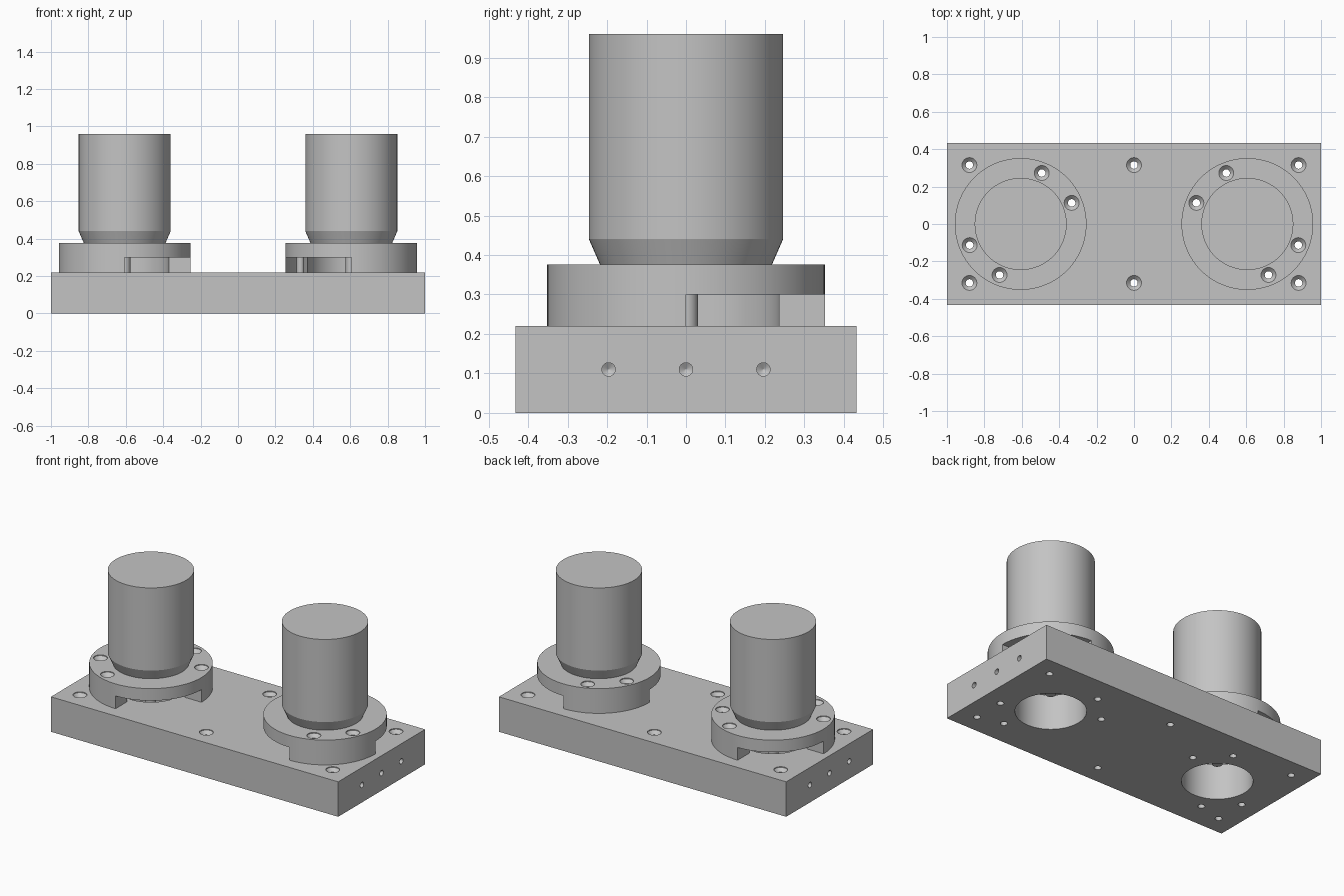
import bpy
import bmesh
from math import cos, sin, pi, radians
from mathutils import Matrix, Vector

cube = bpy.data.objects.get("Cube")
if cube:
    bpy.data.objects.remove(cube, do_unlink=True)

# One plain metal colour
metal = bpy.data.materials.new("grey_metal")
metal.use_nodes = True
COLOUR = (0.55, 0.55, 0.55, 1)
metal.diffuse_color = COLOUR
metal.node_tree.nodes["Principled BSDF"].inputs["Base Color"].default_value = COLOUR

PLATE_TOP, FLANGE_TOP, TAB_TOP = 0.22, 0.376, 0.30
MOTOR_X = 0.606


def make(name, bm):
    bmesh.ops.recalc_face_normals(bm, faces=bm.faces)
    mesh = bpy.data.meshes.new(name)
    bm.to_mesh(mesh)
    bm.free()
    mesh.materials.append(metal)
    obj = bpy.data.objects.new(name, mesh)
    bpy.context.collection.objects.link(obj)
    return obj


def box(name, low, high):
    low, high = Vector(low), Vector(high)
    bm = bmesh.new()
    bmesh.ops.create_cube(bm, size=1)
    for v in bm.verts:
        v.co = (low + high) / 2 + v.co * (high - low)
    return make(name, bm)


def lathe(name, profile, at=(0, 0, 0), turn=None, steps=64):
    """Closed solid of revolution from (radius, height) pairs."""
    bm = bmesh.new()
    rings = [[bm.verts.new((r * cos(2 * pi * i / steps), r * sin(2 * pi * i / steps), z))
              for i in range(steps)] for r, z in profile]
    for a, b in zip(rings, rings[1:]):
        for i in range(steps):
            j = (i + 1) % steps
            bm.faces.new((a[i], a[j], b[j], b[i]))
    bm.faces.new(rings[0][::-1])
    bm.faces.new(rings[-1])
    matrix = Matrix.Translation(at) @ (turn or Matrix.Identity(4))
    bmesh.ops.transform(bm, matrix=matrix, verts=bm.verts)
    return make(name, bm)


def cut(target, cutter):
    cutter.hide_render = True
    mod = target.modifiers.new("cut", 'BOOLEAN')
    mod.operation = 'DIFFERENCE'
    mod.solver = 'EXACT'
    mod.object = cutter
    bpy.context.view_layer.objects.active = target
    bpy.ops.object.modifier_apply(modifier=mod.name)
    bpy.data.objects.remove(cutter, do_unlink=True)


def screw_hole(target, x, y, top):
    # Through hole with a countersunk mouth
    cut(target, lathe("hole_cutter", [(0.02, -0.1), (0.02, top - 0.025),
                                      (0.04, top - 0.005), (0.04, top + 0.05)],
                      (x, y, 0), steps=24))


def smooth(obj):
    bpy.ops.object.select_all(action='DESELECT')
    obj.select_set(True)
    bpy.context.view_layer.objects.active = obj
    bpy.ops.object.shade_smooth_by_angle(angle=radians(20))


# Base plate with its mounting holes
plate = box("base_plate", (-1, -0.432, 0), (1, 0.432, PLATE_TOP))
for x in (-0.88, 0, 0.88):
    for y in (-0.315, 0.315):
        screw_hole(plate, x, y, PLATE_TOP)

for side, label in ((1, "left"), (-1, "right")):
    cx = side * MOTOR_X

    # Blind drill holes in the plate end
    for y in (-0.196, 0, 0.196):
        cut(plate, lathe("drill_cutter", [(0.017, -0.05), (0.017, 0.1), (0.001, 0.11)],
                         (side, y, 0.11), Matrix.Rotation(-side * pi / 2, 4, 'Y'), 24))

    # Shaft opening through the plate
    cut(plate, lathe("bore_cutter", [(0.2, -0.1), (0.2, 0.4)], (cx, 0, 0)))

    # Flange standing on two opposite quarter tabs
    flange = lathe(label + "_flange", [(0.352, PLATE_TOP), (0.352, FLANGE_TOP)], (cx, 0, 0), steps=96)
    cut(flange, lathe("hollow_cutter", [(0.236, 0.1), (0.236, TAB_TOP)], (cx, 0, 0)))
    for d in (1, -1):
        xs = sorted((cx, cx + side * d * 0.5))
        ys = sorted((0, d * 0.5))
        cut(flange, box("gap_cutter", (xs[0], ys[0], 0.1), (xs[1], ys[1], TAB_TOP)))

    # Flange screws run on through the plate
    for angle in (112.5, 157.5, -22.5, -67.5):
        x = cx + side * 0.295 * cos(radians(angle))
        y = 0.295 * sin(radians(angle))
        screw_hole(flange, x, y, FLANGE_TOP)
        cut(plate, lathe("through_cutter", [(0.02, -0.1), (0.02, 0.4)], (x, y, 0), steps=24))
    smooth(flange)

    # Motor body with a tapered foot, and its shaft
    smooth(lathe(label + "_motor", [(0.218, FLANGE_TOP), (0.246, 0.44), (0.246, 0.96)], (cx, 0, 0)))
    smooth(lathe(label + "_shaft", [(0.03, 0.11), (0.03, TAB_TOP)], (cx, 0, 0), steps=32))

smooth(plate)
